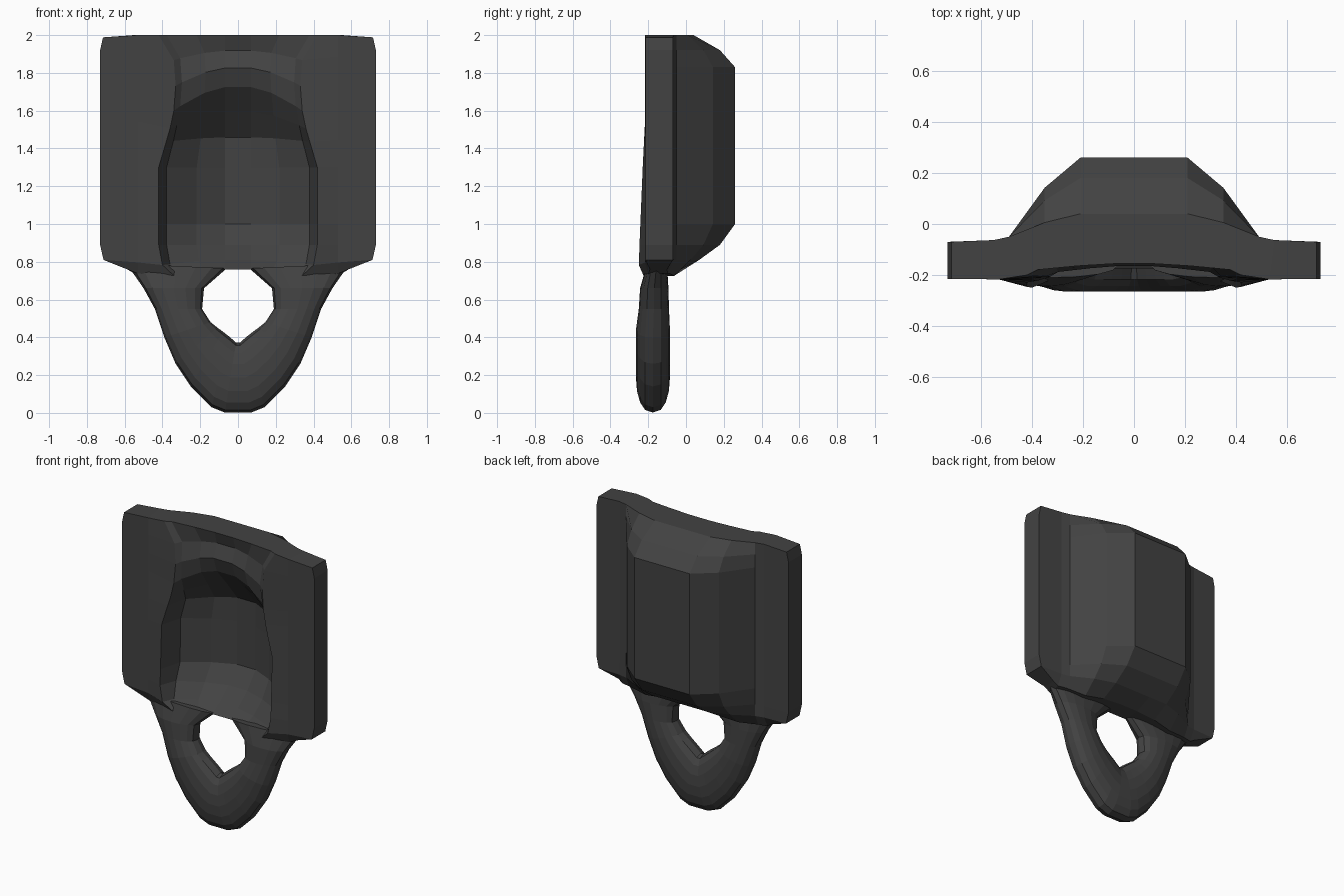
import bpy, bmesh, math

if "Cube" in bpy.data.objects:
    bpy.data.objects.remove(bpy.data.objects["Cube"])

dark = bpy.data.materials.new("dark_grey")
dark.diffuse_color = (0.055, 0.055, 0.055, 1)
dark.use_nodes = True
dark.node_tree.nodes["Principled BSDF"].inputs["Base Color"].default_value = dark.diffuse_color


def finish(name, bm):
    bmesh.ops.recalc_face_normals(bm, faces=bm.faces)
    mesh = bpy.data.meshes.new(name)
    bm.to_mesh(mesh)
    bm.free()
    mesh.materials.append(dark)
    obj = bpy.data.objects.new(name, mesh)
    bpy.context.collection.objects.link(obj)
    return obj


def loft(bm, loops):
    rings = [[bm.verts.new(p) for p in loop] for loop in loops]
    n = len(rings[0])
    for a, b in zip(rings, rings[1:]):
        for i in range(n):
            j = (i + 1) % n
            bm.faces.new((a[i], a[j], b[j], b[i]))
    return rings


def mirrored(half):
    return [(-x, y, z) for x, y, z in reversed(half)] + half


# Plate with a hollow front and a raised back, as sections down its height:
# height, half width, hollow half width, hollow floor depth, back depth,
# sag of the front section (this rounds the arch over the hollow)
rows = [
    (2.00, .715, .42, -.155, .04, 0),
    (1.92, .73, .34, -.13, .18, .08),
    (1.83, .73, .33, -.165, .26, .16),
    (1.73, .73, .34, -.13, .26, .20),
    (1.60, .73, .36, -.02, .26, .13),
    (1.46, .73, .38, .09, .26, .03),
    (1.30, .73, .42, .09, .26, 0),
    (1.00, .73, .42, .09, .26, 0),
    (.89, .73, .42, .00, .18, 0),
    (.81, .712, .40, -.10, .07, .03),
    (.76, .585, .34, -.175, -.05, .05),
]
loops = []
for z, edge, w, floor, back, sag in rows:
    last = z < .8
    rim = -.225 if last else -.20 - .05 * (2 - z) / 1.2

    def dropped(x):
        if x > .58:
            return z - (.012 if z == 2 else 0)
        return z - sag * ((x / .42) ** 2 if x < .45 else .45)

    front = [(.07, floor), (.52 * w, floor + .2 * (rim - floor)),
             (.9 * w, rim + .46 * (floor - rim)), (w, rim),
             (.53, -.2 if last else -.217), (edge, -.19 if last else -.215)]
    wing = -.085 if last else -.05
    rear = [(.07, back), (.21, back), (.35, wing + .62 * (back - wing)),
            (.49, wing), (.55, wing - .013), (edge, -.1 if last else -.07)]
    front = [(x, y, dropped(x)) for x, y in front]
    rear = [(x, y, dropped(x) if last or x > .58 else z) for x, y in rear]
    loops.append(mirrored(front) + mirrored(rear)[::-1])
bm = bmesh.new()
rings = loft(bm, loops)
# Close the top and bottom edges with strips from front to back
for r in (rings[0], rings[-1]):
    n = len(r)
    for i in range(n // 2 - 1):
        bm.faces.new((r[i], r[i + 1], r[n - 2 - i], r[n - 1 - i]))
finish("hollow_plate", bm)

# Hanging loop: outer x, z, inner x, z, centre depth, half thickness
stations = [
    (.59, .79, .06, .765, -.155, .055),
    (.50, .66, .18, .66, -.168, .075),
    (.44, .55, .19, .55, -.17, .08),
    (.39, .40, .145, .48, -.175, .09),
    (.33, .26, .11, .452, -.175, .09),
    (.25, .14, .08, .43, -.175, .09),
    (.14, .03, .045, .403, -.175, .09),
    (.07, .002, .01, .372, -.175, .09),
]
full = stations + [(-a, b, -c, d, e, f) for a, b, c, d, e, f in reversed(stations)]
loops = []
for ox, oz, ix, iz, cy, h in full:
    loop = []
    for k in range(16):
        a = math.tau * k / 16
        c, s = math.cos(a), math.sin(a)
        u = c / 2
        v = math.copysign(abs(s) ** .8, s)
        loop.append(((ox + ix) / 2 + u * (ox - ix), cy + v * h,
                     (oz + iz) / 2 + u * (oz - iz)))
    loops.append(loop)
bm = bmesh.new()
rings = loft(bm, loops)
bm.faces.new(rings[0])
bm.faces.new(rings[-1])
finish("hanging_loop", bm)
